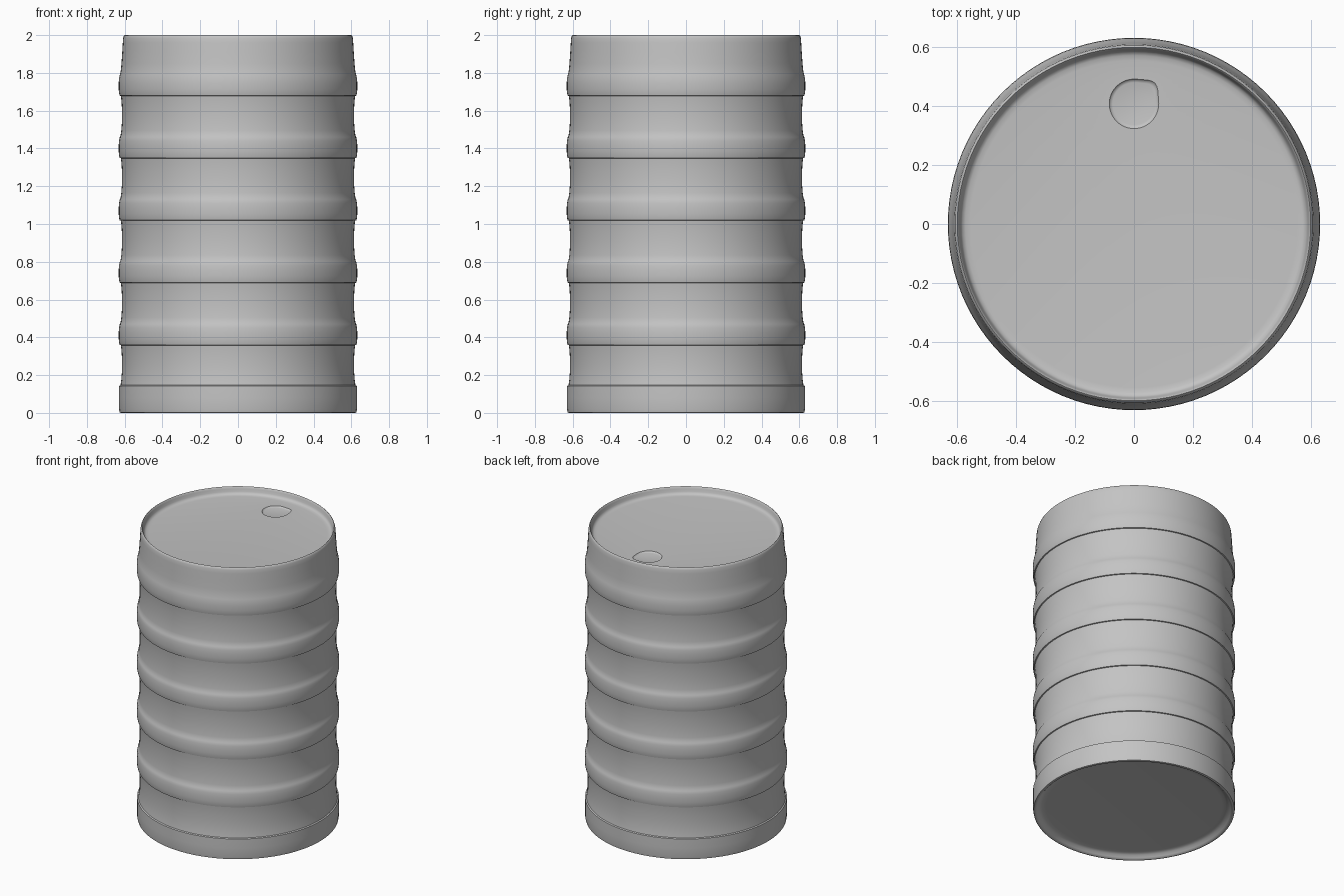
import bpy
import bmesh
import math

cube = bpy.data.objects.get("Cube")
if cube:
    bpy.data.objects.remove(cube, do_unlink=True)

SEGMENTS = 96
LID = 1.95

grey = bpy.data.materials.new("barrel grey")
grey.use_nodes = True
colour = (0.55, 0.55, 0.55, 1)
grey.diffuse_color = colour
grey.node_tree.nodes["Principled BSDF"].inputs["Base Color"].default_value = colour


def ring(bm, radius, z):
    """Closed loop of vertices around the barrel axis."""
    step = 2 * math.pi / SEGMENTS
    return [bm.verts.new((radius * math.cos(i * step), radius * math.sin(i * step), z))
            for i in range(SEGMENTS)]


def bridge(bm, lower, upper):
    n = len(lower)
    for i in range(n):
        j = (i + 1) % n
        bm.faces.new((lower[i], lower[j], upper[j], upper[i]))


def loop_edges(bm, loop):
    return [bm.edges.get((v, loop[i - 1])) or bm.edges.new((v, loop[i - 1]))
            for i, v in enumerate(loop)]


# Base: recessed floor, soft inner wall, foot and bottom band
profile = [(0.55, 0.032), (0.575, 0.030), (0.592, 0.023), (0.603, 0.010),
           (0.612, 0.002), (0.620, 0), (0.627, 0.003), (0.630, 0.02),
           (0.631, 0.08), (0.630, 0.143)]

# Five raised hoops with a crisp lower lip, each above a shallow waist
for k in range(5):
    start = 0.145 + 0.33 * k
    for r, dz in [(0.622, 0.002), (0.618, 0.03), (0.615, 0.07), (0.614, 0.11),
                  (0.615, 0.15), (0.617, 0.185), (0.620, 0.213), (0.627, 0.215),
                  (0.630, 0.228), (0.632, 0.25), (0.632, 0.28), (0.630, 0.305),
                  (0.626, 0.325)]:
        profile.append((r, start + dz))

# Top collar and rolled rim sloping down to the sunken lid
profile += [(0.621, 1.81), (0.617, 1.85), (0.613, 1.91), (0.610, 1.96),
            (0.608, 1.985), (0.604, 1.997), (0.600, 2.0), (0.597, 1.997),
            (0.593, 1.985), (0.589, 1.968), (0.583, 1.957), (0.572, LID + 0.002),
            (0.555, LID)]

bm = bmesh.new()
rings = [ring(bm, r, z) for r, z in profile]
for a, b in zip(rings, rings[1:]):
    bridge(bm, a, b)
bm.faces.new(list(reversed(rings[0])))


# Bung recess: a round dimple with one drawn-out corner
def bung_loop(scale, depth):
    verts = []
    for i in range(48):
        a = 2 * math.pi * i / 48
        r = scale * (0.084 + 0.016 * max(0, math.cos(a - math.pi / 4)) ** 16)
        verts.append(bm.verts.new((r * math.cos(a), 0.408 + r * math.sin(a), LID - depth)))
    return verts


bung = [bung_loop(1, 0), bung_loop(0.95, 0.006), bung_loop(0.86, 0.008)]
for a, b in zip(bung, bung[1:]):
    bridge(bm, a, b)
bm.faces.new(bung[-1])

# Lid around the bung recess
bmesh.ops.triangle_fill(bm, use_beauty=True,
                        edges=loop_edges(bm, rings[-1]) + loop_edges(bm, bung[0]))
bmesh.ops.recalc_face_normals(bm, faces=bm.faces[:])

mesh = bpy.data.meshes.new("barrel")
bm.to_mesh(mesh)
bm.free()
mesh.materials.append(grey)
barrel = bpy.data.objects.new("barrel", mesh)
bpy.context.collection.objects.link(barrel)

bpy.ops.object.select_all(action="DESELECT")
barrel.select_set(True)
bpy.context.view_layer.objects.active = barrel
bpy.ops.object.shade_smooth_by_angle(angle=math.radians(50))
